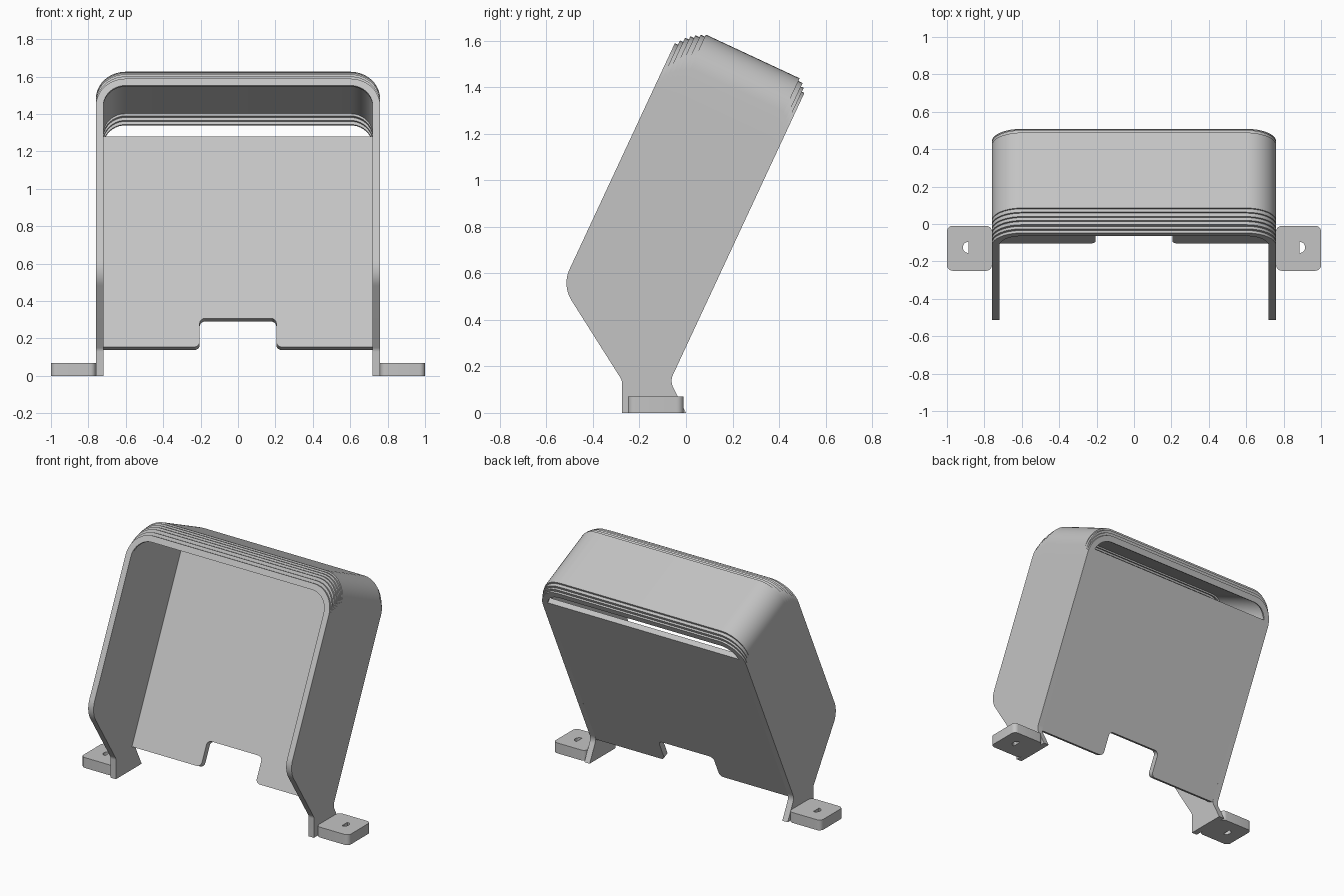
import bpy, bmesh, math
from mathutils import Vector

cube = bpy.data.objects.get("Cube")
if cube:
    bpy.data.objects.remove(cube)

TILT = math.radians(25)
SIN, COS = math.sin(TILT), math.cos(TILT)
HALF, WALL = 0.76, 0.04          # half width and sheet thickness
FRONT, BACK = -0.715, -0.12      # depth limits of the tilted shell
LEG = 1.2                        # where the side walls meet the arch

grey = bpy.data.materials.new("light_grey")
grey.use_nodes = True
grey.diffuse_color = (0.55, 0.55, 0.55, 1)
grey.node_tree.nodes["Principled BSDF"].inputs["Base Color"].default_value = (0.55, 0.55, 0.55, 1)


def tilted(up, depth):
    """Tilted shell coordinates to (y, z)."""
    return up * SIN + depth * COS, up * COS - depth * SIN


def rounded(corners, steps=10):
    """Outline from (a, b, radius) corners, filleted where radius > 0."""
    out = []
    for i, (a, b, r) in enumerate(corners):
        p = Vector((a, b))
        if r == 0:
            out.append(p)
            continue
        d1 = (Vector(corners[i - 1][:2]) - p).normalized()
        d2 = (Vector(corners[(i + 1) % len(corners)][:2]) - p).normalized()
        half = d1.angle(d2) / 2
        centre = p + (d1 + d2).normalized() * r / math.sin(half)
        start = p + d1 * r / math.tan(half) - centre
        end = p + d2 * r / math.tan(half) - centre
        sweep = start.angle(end)
        for k in range(steps + 1):
            t = k / steps
            out.append(centre + (start * math.sin((1 - t) * sweep)
                                 + end * math.sin(t * sweep)) / math.sin(sweep))
    return out


def add_prism(bm, outline, low, high, place):
    """Extrude an outline from low to high; place maps (a, b, depth) to xyz."""
    ends = [[bm.verts.new(place(p[0], p[1], d)) for p in outline] for d in (low, high)]
    bm.faces.new(ends[0])
    bm.faces.new(ends[1][::-1])
    n = len(outline)
    for i in range(n):
        j = (i + 1) % n
        bm.faces.new((ends[0][i], ends[1][i], ends[1][j], ends[0][j]))


def make(name, prisms, place):
    bm = bmesh.new()
    for outline, low, high in prisms:
        add_prism(bm, outline, low, high, place)
    bmesh.ops.recalc_face_normals(bm, faces=bm.faces)
    mesh = bpy.data.meshes.new(name)
    bm.to_mesh(mesh)
    bm.free()
    mesh.materials.append(grey)
    obj = bpy.data.objects.new(name, mesh)
    bpy.context.collection.objects.link(obj)
    return obj


def across(y, z, x):
    return x, y, z


def in_shell(x, up, depth):
    return (x, *tilted(up, depth))


def upright(x, y, z):
    return x, y, z


parts = []

# Side walls with their angled feet
wall = rounded([(-0.275, 0, 0), (-0.275, 0.14, 0.04), (-0.533, 0.548, 0.14),
                (*tilted(LEG, FRONT), 0), (*tilted(LEG, BACK), 0),
                (-0.0685, 0.137, 0.06), (0, 0, 0)])
for side, s in (("left", 1), ("right", -1)):
    parts.append(make(side + "_wall", [(wall, s * (HALF - WALL), s * HALF)], across))

# Top arch in stepped layers: (depth where the layer starts, top height)
layers = [(FRONT, 1.42), (-0.70, 1.44), (-0.685, 1.46), (-0.667, 1.475),
          (-0.65, 1.488), (-0.63, 1.50), (-0.61, 1.51), (-0.165, 1.497),
          (-0.145, 1.48), (-0.132, 1.462), (BACK, 0)]
arch = []
for (start, top), (end, _) in zip(layers, layers[1:]):
    inner = HALF - WALL
    outline = rounded([(-HALF, LEG, 0), (-HALF, top, 0.16), (HALF, top, 0.16), (HALF, LEG, 0),
                       (inner, LEG, 0), (inner, top - WALL, 0.12),
                       (-inner, top - WALL, 0.12), (-inner, LEG, 0)])
    arch.append((outline, start, end))
parts.append(make("top_arch", arch, in_shell))

# Back plate with the notch in its lower edge
low, notch, top = 0.096, 0.265, 1.338
edge = HALF - WALL
plate = rounded([(-edge, low, 0), (-0.205, low, 0.03), (-0.205, notch, 0.03),
                 (0.205, notch, 0.03), (0.205, low, 0.03), (edge, low, 0),
                 (edge, top, 0), (-edge, top, 0)], 6)
parts.append(make("back_plate", [(plate, BACK - WALL, BACK)], in_shell))

# Mounting tabs, each with a half-round screw hole
for side, s in (("left", 1), ("right", -1)):
    tab = rounded([(s * x, y, 0.03) for x, y in
                   ((HALF, -0.25), (1, -0.25), (1, -0.01), (HALF, -0.01))], 6)
    obj = make(side + "_tab", [(tab, 0, 0.07)], upright)
    arc = [math.pi * (k / 12 - 0.5) for k in range(13)]
    hole = [(s * (0.885 + 0.03 * math.cos(a)), -0.125 + 0.03 * math.sin(a)) for a in arc]
    cutter = make("hole_cutter", [(hole, -0.1, 0.2)], upright)
    cutter.hide_render = True
    cut = obj.modifiers.new("hole", "BOOLEAN")
    cut.operation, cut.solver, cut.object = "DIFFERENCE", "EXACT", cutter
    bpy.context.view_layer.objects.active = obj
    bpy.ops.object.modifier_apply(modifier=cut.name)
    bpy.data.objects.remove(cutter)
    parts.append(obj)

# Smooth the fillets, keep the sheet edges sharp
bpy.ops.object.select_all(action="DESELECT")
for obj in parts:
    obj.select_set(True)
bpy.context.view_layer.objects.active = parts[0]
bpy.ops.object.shade_smooth_by_angle(angle=math.radians(30))
